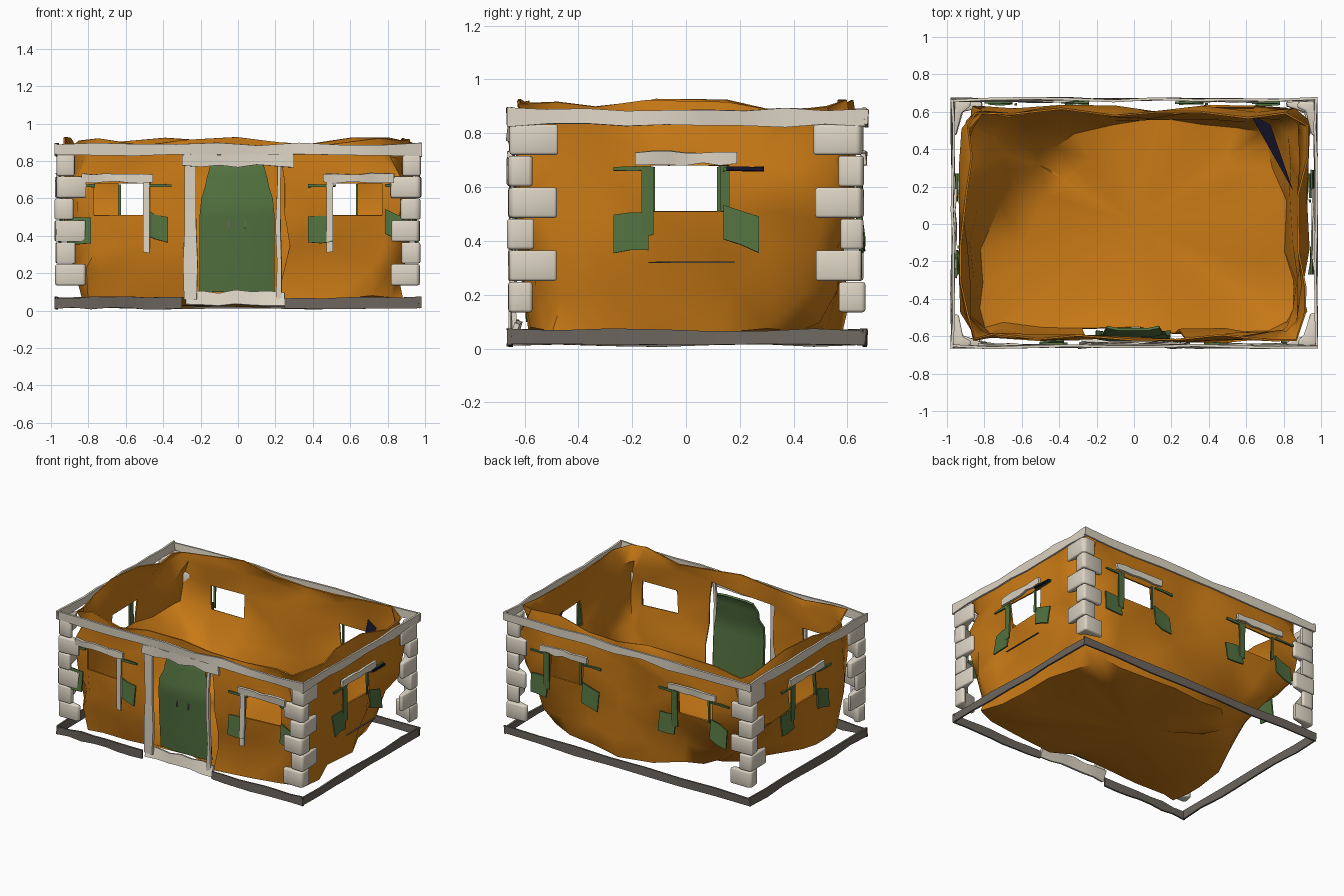
import bpy
import bmesh
import random
from mathutils import Vector

random.seed(4)
rnd = random.uniform
if "Cube" in bpy.data.objects:
    bpy.data.objects.remove(bpy.data.objects["Cube"])


def material(name, rgb):
    m = bpy.data.materials.new(name)
    m.use_nodes = True
    m.diffuse_color = (*rgb, 1)
    m.node_tree.nodes["Principled BSDF"].inputs["Base Color"].default_value = (*rgb, 1)
    return m


CLAY = material("orange clay", (0.6, 0.2, 0.008))
STONE = material("pale stone", (0.72, 0.66, 0.55))
PLINTH = material("dark grey stone", (0.15, 0.13, 0.11))
GREEN = material("painted green", (0.085, 0.165, 0.05))
NAVY = material("dark navy", (0.006, 0.006, 0.02))


def finish(bm, name, mat, thick=0.0, bevel=0.0):
    """Turn a bmesh into a smooth-shaded object, thickened or bevelled."""
    bmesh.ops.recalc_face_normals(bm, faces=bm.faces)
    me = bpy.data.meshes.new(name)
    bm.to_mesh(me)
    bm.free()
    ob = bpy.data.objects.new(name, me)
    bpy.context.collection.objects.link(ob)
    me.materials.append(mat)
    bpy.ops.object.select_all(action="DESELECT")
    ob.select_set(True)
    bpy.context.view_layer.objects.active = ob
    if thick:
        mod = ob.modifiers.new("thickness", "SOLIDIFY")
        mod.thickness = thick
        mod.offset = 0
        bpy.ops.object.modifier_apply(modifier=mod.name)
    if bevel:
        mod = ob.modifiers.new("soft edges", "BEVEL")
        mod.width = bevel
        mod.segments = 2
        bpy.ops.object.modifier_apply(modifier=mod.name)
    bpy.ops.object.shade_smooth_by_angle(angle=0.9)
    return ob


def place(side, u, out, z):
    """u runs along a wall, out points away from the house."""
    return Vector({"front": (u, -out, z), "right": (out, u, z),
                   "back": (-u, out, z), "left": (-out, -u, z)}[side])


def sheet(name, mat, rows, thick):
    bm = bmesh.new()
    grid = [[bm.verts.new(p) for p in row] for row in rows]
    for a, b in zip(grid, grid[1:]):
        for i in range(len(a) - 1):
            bm.faces.new((a[i], a[i + 1], b[i + 1], b[i]))
    return finish(bm, name, mat, thick)


def strip(name, mat, side, u0, u1, z0, z1, out, thick=0.012, wave=0.008, n=6, lean=0.0, skew=0.0):
    """Uneven band; skew lowers its far end."""
    rows = [[], []]
    for i in range(n + 1):
        t = i / n
        u = u0 + (u1 - u0) * t
        rows[0].append(place(side, u, out + lean + rnd(-wave, wave), z0 - skew * t + rnd(-wave, wave)))
        rows[1].append(place(side, u, out + rnd(-wave, wave), z1 - skew * t + rnd(-wave, wave)))
    return sheet(name, mat, rows, thick)


# Walls and floor: one crumpled shell, its lower corners drawn in
LEVELS = [0.06, 0.2, 0.35, 0.51, 0.68, 0.8, 0.9]
SIDES = {
    "front": (0.63, [-0.84, -0.77, -0.5, -0.27, 0, 0.25, 0.5, 0.77, 0.84], (1, 3, 4, 6)),
    "right": (0.94, [-0.5, -0.32, -0.13, 0.16, 0.34, 0.52], (2,)),
    "back": (0.64, [-0.84, -0.64, -0.38, -0.12, 0.12, 0.38, 0.64, 0.84], (1, 5)),
    "left": (0.94, [-0.52, -0.34, -0.16, 0.13, 0.32, 0.5], (2,)),
}
SINKS = [(Vector((-0.95, 0.64, 0)), 0.46), (Vector((0.95, 0.64, 0)), 0.2),
         (Vector((-0.95, -0.64, 0)), 0.08), (Vector((0.95, -0.64, 0)), 0.06)]


def draw_in(p):
    """Pull low points near a corner toward the middle of the house."""
    low = max(0, 1 - (p.z - 0.06) / 0.42)
    for corner, amount in SINKS:
        near = max(0, 1 - (corner - Vector((p.x, p.y, 0))).length / 0.95)
        pull = amount * near * low
        p = Vector((p.x * (1 - pull), p.y * (1 - pull), p.z + 0.1 * pull))
    return p


bm = bmesh.new()
columns, openings = [], []
for side, (dist, us, holes) in SIDES.items():
    for i, u in enumerate(us):
        edge = i in holes or i - 1 in holes
        col = []
        for k, z in enumerate(LEVELS):
            if edge and 2 < k < 5:
                inset, du, dz = rnd(0, 0.03), 0, 0
            else:
                inset, du, dz = rnd(0, 0.075), rnd(-0.03, 0.03), rnd(-0.03, 0.03)
            if k == 0:
                inset, dz = inset + 0.01, rnd(-0.025, 0.025)
            col.append(bm.verts.new(draw_in(place(side, u + du, dist - inset, z + dz))))
        columns.append(col)
        door = side == "front" and i in (3, 4)
        openings.append(range(0, 5) if door else (3,) if i in holes else ())
count = len(columns)
for i in range(count):
    a, b = columns[i], columns[(i + 1) % count]
    for k in range(len(LEVELS) - 1):
        if k not in openings[i]:
            bm.faces.new((a[k], b[k], b[k + 1], a[k + 1]))
inner = []
for col in columns:
    p = col[0].co
    inner.append(bm.verts.new((p.x * 0.72, p.y * 0.72, 0.035 + rnd(-0.015, 0.015))))
center = bm.verts.new((0, 0, 0.03))
for i in range(count):
    j = (i + 1) % count
    bm.faces.new((columns[i][0], columns[j][0], inner[j], inner[i]))
    bm.faces.new((inner[i], inner[j], center))
bmesh.ops.triangulate(bm, faces=bm.faces)
finish(bm, "walls_and_floor", CLAY, 0.01)

# Top rail and plinth bands
for side, half, out in (("front", 0.98, 0.655), ("back", 0.98, 0.665),
                        ("right", 0.665, 0.97), ("left", 0.665, 0.97)):
    strip("top_rail_" + side, STONE, side, -half, half, 0.83, 0.89, out, 0.014, n=9)
    spans = [(-half, -0.3), (0.25, half)] if side == "front" else [(-half, half)]
    for a, b in spans:
        strip("plinth_" + side, PLINTH, side, a, b, 0.012, 0.07, out, 0.012, 0.006, n=7)

# Corner stones, alternately long on each wall
for sx in (-1, 1):
    for sy in (-1, 1):
        for k in range(6):
            a, b = (0.16, 0.09) if k % 2 == 0 else (0.1, 0.18)
            z = 0.135 + 0.117 * k
            plan = [(0.015, 0), (a, 0.005), (a, 0.03), (0.06, 0.06), (0.03, b), (0.005, b), (0, 0.015)]
            bm = bmesh.new()
            base = [bm.verts.new((sx * (0.975 - x + rnd(-0.008, 0.008)),
                                  sy * (0.66 - y + rnd(-0.008, 0.008)), z)) for x, y in plan]
            face = bm.faces.new(base)
            top = bmesh.ops.extrude_face_region(bm, geom=[face])["geom"]
            moved = [v for v in top if isinstance(v, bmesh.types.BMVert)]
            bmesh.ops.translate(bm, vec=(0, 0, 0.113), verts=moved)
            finish(bm, "corner_stone", STONE, bevel=0.01)


# Windows: stone lintel, green shutter remnants, bars and posts
def window(side, u, out, post_side=0):
    strip("window_lintel", STONE, side, u - 0.19, u + 0.19, 0.685, 0.73, out + 0.01, 0.018, 0.006)
    for s in (-1, 1):
        a, b = sorted((u + s * 0.14, u + s * 0.27))
        top, skew = (0.5, 0.0) if s < 0 else (0.54, 0.045)
        strip("shutter", GREEN, side, a, b, 0.36 + skew, top, out - 0.01, 0.01, 0.008, n=2,
              lean=0.015, skew=skew)
        strip("shutter_bar", GREEN, side, a, b + 0.02, 0.66, 0.675, out, 0.012, 0.003, n=2)
    if post_side:
        p = u - post_side * 0.155
        strip("frame_post", STONE, side, p - 0.018, p + 0.018, 0.31, 0.7, out + 0.01, 0.012, 0.006, n=1)
    else:
        strip("shutter_stile", GREEN, side, u - 0.165, u - 0.12, 0.42, 0.68, out, 0.01, 0.004, n=1)
        strip("window_post", GREEN, side, u + 0.115, u + 0.13, 0.51, 0.675, out - 0.01, 0.01, 0.002, n=1)


for s in (-1, 1):
    window("front", s * 0.645, 0.64, s)
    window("back", s * 0.51, 0.65)
window("right", 0, 0.95)
window("left", 0, 0.95)
strip("window_sill", PLINTH, "right", -0.14, 0.18, 0.318, 0.323, 0.96, 0.01, 0.001, n=2)

# Door leaf with its top tipping inward
profile = [(0.1, 0.2, 0.575), (0.3, 0.2, 0.59), (0.5, 0.2, 0.6), (0.6, 0.19, 0.61),
           (0.66, 0.17, 0.58), (0.71, 0.16, 0.585), (0.78, 0.14, 0.55)]
rows = [[place("front", w * t - 0.005, d + 0.012 * (t * t < 0.5), z) for t in (-1, -0.6, 0, 0.6, 1)]
        for z, w, d in profile]
sheet("door_leaf", GREEN, rows, 0.015)
for x in (-0.05, 0.04):
    strip("door_stud", PLINTH, "front", x - 0.004, x + 0.004, 0.44, 0.48, 0.622, 0.006, 0.001, n=1)

# Door surround and step
for name, x0, x1 in (("left", 0.2, 0.235), ("right", -0.295, -0.215)):
    cuts = [0.06, 0.25, 0.45, 0.65, 0.83]
    rows = [[place("front", x0 + rnd(0, 0.012), 0.635 + rnd(0, 0.02), z),
             place("front", x1 + rnd(-0.012, 0), 0.635 + rnd(0, 0.02), z)] for z in cuts]
    sheet("door_jamb_" + name, STONE, rows, 0.018)
strip("door_lintel", STONE, "front", -0.3, 0.3, 0.77, 0.84, 0.65, 0.018, 0.012)
strip("door_step", STONE, "front", -0.28, 0.25, 0.025, 0.1, 0.625, 0.02, 0.01, lean=0.02)

# Loose dark shard in the back left corner
bm = bmesh.new()
bm.faces.new([bm.verts.new(p) for p in ((0.62, 0.59, 0.78), (0.73, 0.53, 0.77), (0.85, 0.18, 0.75))])
finish(bm, "dark_shard", NAVY, 0.004)
strip("dark_bar", NAVY, "right", 0.15, 0.29, 0.66, 0.674, 0.965, 0.012, 0.002, n=2)
